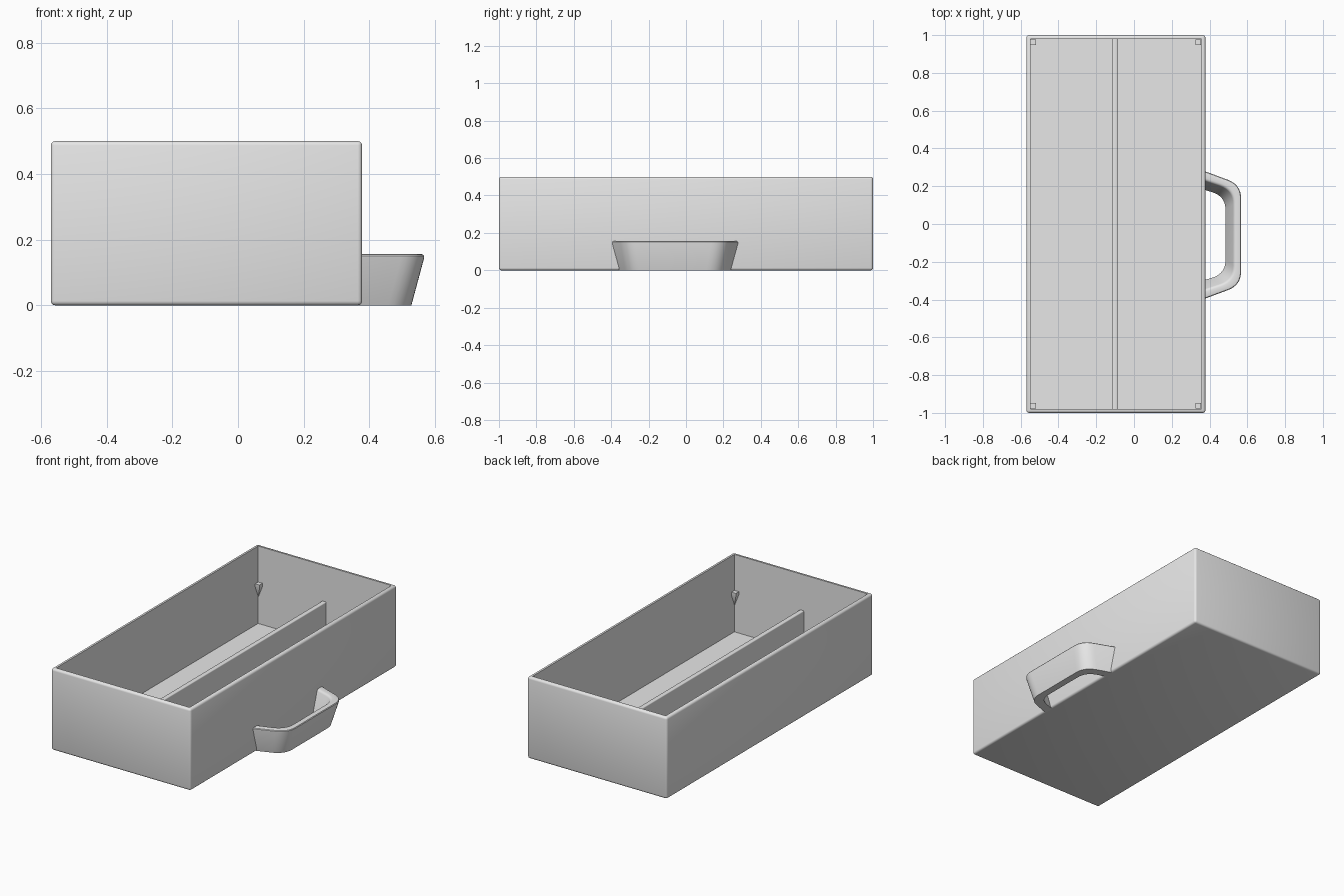
import bpy, bmesh
from mathutils import Vector

default = bpy.data.objects.get("Cube")
if default:
    bpy.data.objects.remove(default, do_unlink=True)

GREY = (0.8, 0.8, 0.8, 1)
grey = bpy.data.materials.new("light_grey_plastic")
grey.use_nodes = True
grey.diffuse_color = GREY
grey.node_tree.nodes["Principled BSDF"].inputs["Base Color"].default_value = GREY

LEFT, RIGHT, DEPTH, HEIGHT = -0.57, 0.378, 1.0, 0.5
WALL, ROUND = 0.025, 0.013
LEDGE = 0.28


def finish(name, bm):
    bmesh.ops.recalc_face_normals(bm, faces=bm.faces)
    mesh = bpy.data.meshes.new(name)
    bm.to_mesh(mesh)
    bm.free()
    mesh.materials.append(grey)
    obj = bpy.data.objects.new(name, mesh)
    bpy.context.collection.objects.link(obj)
    bpy.ops.object.select_all(action='DESELECT')
    obj.select_set(True)
    bpy.context.view_layer.objects.active = obj
    bpy.ops.object.shade_smooth_by_angle(angle=0.6)


def box(lo, hi):
    bm = bmesh.new()
    bmesh.ops.create_cube(bm, size=1)
    lo, hi = Vector(lo), Vector(hi)
    for v in bm.verts:
        v.co = (lo + hi) / 2 + v.co * (hi - lo)
    return bm


def soften(bm, edges, width, segments=3):
    bmesh.ops.bevel(bm, geom=edges, offset=width, segments=segments,
                    profile=0.5, affect='EDGES')


# Open tray: rounded box, top face inset and pushed down to the floor
bm = box((LEFT, -DEPTH, 0), (RIGHT, DEPTH, HEIGHT))
soften(bm, bm.edges[:], ROUND)
top = max(bm.faces, key=lambda f: f.calc_center_median().z + f.calc_area())
top = max((f for f in bm.faces if f.normal.z > 0.99), key=lambda f: f.calc_area())
bmesh.ops.inset_region(bm, faces=[top], thickness=WALL - ROUND)
floor = bmesh.ops.extrude_discrete_faces(bm, faces=[top])["faces"][0]
for v in floor.verts:
    v.co.z = WALL
finish("tray", bm)

# Long divider
bm = box((-0.115, -DEPTH + 0.02, 0.02), (-0.087, DEPTH - 0.02, LEDGE))
soften(bm, [e for e in bm.edges if all(v.co.z > 0.2 for v in e.verts)
            and abs(e.verts[0].co.y - e.verts[1].co.y) > 1], 0.006)
finish("divider", bm)

# Four small corner supports, each tapering down to a point in the corner
for side, x, sx in (("left", RIGHT - WALL, -1), ("right", LEFT + WALL, 1)):
    for end, sy in (("front", 1), ("back", -1)):
        y = -sy * (DEPTH - WALL)
        bm = bmesh.new()
        rings = []
        for z in (LEDGE, LEDGE - 0.02):
            rings.append([bm.verts.new((x + sx * a, y + sy * b, z)) for a, b in
                          ((-0.002, -0.002), (0.027, -0.002), (0.027, 0.027), (-0.002, 0.027))])
        tip = bm.verts.new((x, y, 0.19))
        bm.faces.new(rings[0])
        for i in range(4):
            j = (i + 1) % 4
            bm.faces.new((rings[0][i], rings[0][j], rings[1][j], rings[1][i]))
            bm.faces.new((rings[1][i], rings[1][j], tip))
        finish(f"corner_support_{end}_{side}", bm)

# Handle: a flared band lofted through four rounded U-shaped paths
MID_Y = -0.058


def u_path(root_y, corner_x, corner_y, z, cut=0.075, steps=8):
    root = Vector((RIGHT - 0.015, root_y, z))
    corner = Vector((corner_x, corner_y, z))
    a = corner + (root - corner).normalized() * cut
    b = corner - Vector((0, cut, 0))
    half = [root]
    for i in range(steps + 1):
        t = i / steps
        half.append(a * (1 - t) ** 2 + corner * 2 * t * (1 - t) + b * t * t)
    half += [Vector((p.x, -p.y, z)) for p in reversed(half)]
    return [p + Vector((0, MID_Y, 0)) for p in half]


TOP = 0.156
paths = [u_path(0.345, 0.57, 0.268, TOP), u_path(0.293, 0.528, 0.238, TOP),
         u_path(0.242, 0.485, 0.205, 0), u_path(0.302, 0.528, 0.243, 0)]
bm = bmesh.new()
loops = [[bm.verts.new(p) for p in path] for path in paths]
for k in range(4):
    a, b = loops[k], loops[(k + 1) % 4]
    for i in range(len(a) - 1):
        bm.faces.new((a[i], a[i + 1], b[i + 1], b[i]))
for i in (0, -1):
    bm.faces.new([loop[i] for loop in loops])
bmesh.ops.recalc_face_normals(bm, faces=bm.faces)
rims = [bm.edges.get((loop[i], loop[i + 1])) for loop in loops[:2] for i in range(len(loop) - 1)]
soften(bm, rims, 0.012)
finish("handle", bm)
